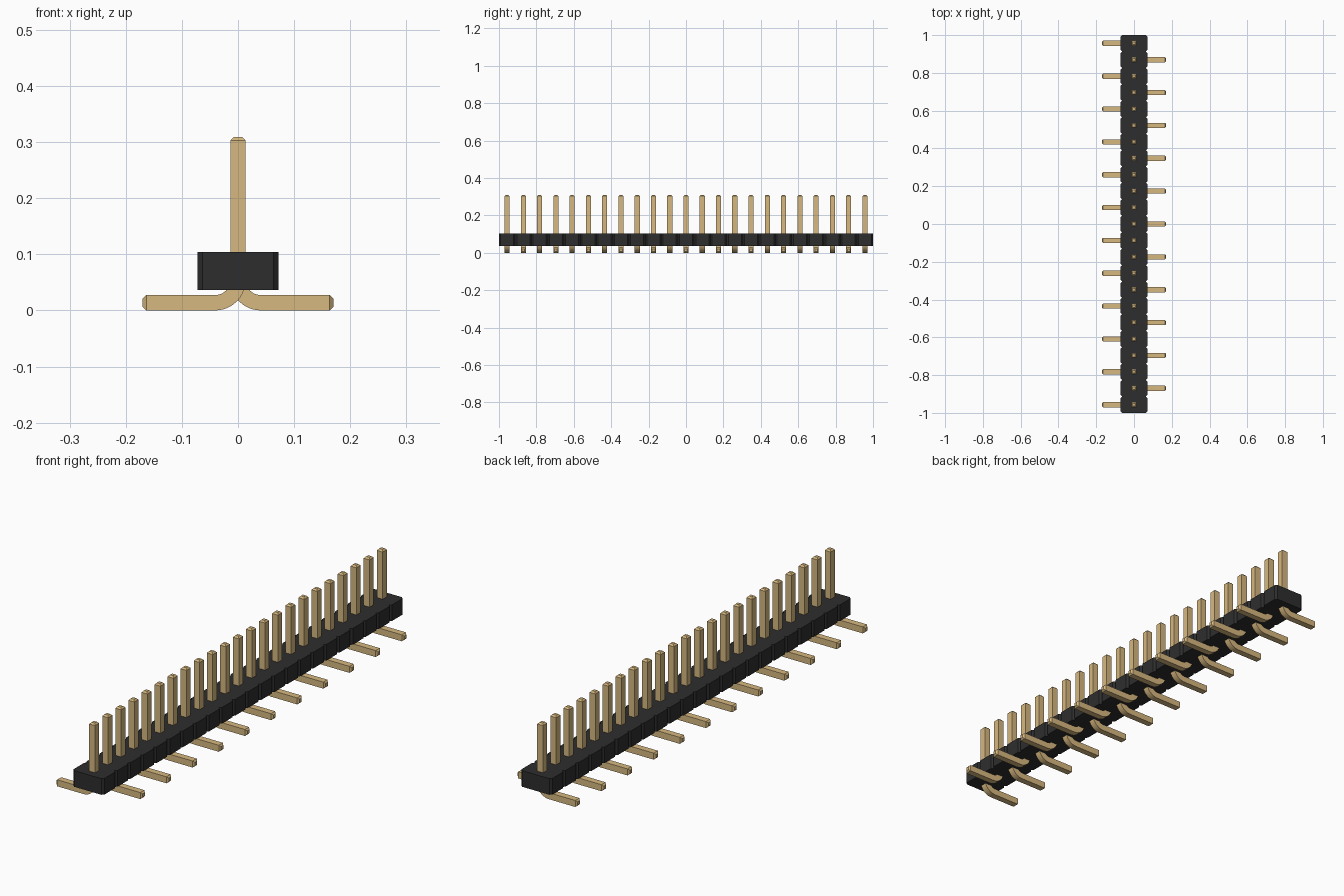
import bpy
import bmesh
from math import sin, cos, pi
from mathutils import Vector

if "Cube" in bpy.data.objects:
    bpy.data.objects.remove(bpy.data.objects["Cube"])

PINS = 23
PITCH = 2 / PINS
HALF = 0.0137            # half thickness of a pin
TIP = 0.0065             # pin end chamfer
BODY_X, BODY_LOW, BODY_TOP = 0.072, 0.036, 0.104
NOTCH = PITCH / 10
PIN_TOP, FOOT_END = 0.309, 0.17
BEND = 0.0405            # bend radius along the pin's centre line
BEND_STEPS = 10


def material(name, color):
    m = bpy.data.materials.new(name)
    m.use_nodes = True
    m.diffuse_color = color
    bsdf = m.node_tree.nodes["Principled BSDF"]
    bsdf.inputs["Base Color"].default_value = color
    bsdf.inputs["Roughness"].default_value = 0.6
    return m


def finish(name, bm, mat):
    bmesh.ops.recalc_face_normals(bm, faces=bm.faces)
    mesh = bpy.data.meshes.new(name)
    bm.to_mesh(mesh)
    bm.free()
    mesh.materials.append(mat)
    obj = bpy.data.objects.new(name, mesh)
    bpy.context.collection.objects.link(obj)
    return obj


def make_housing(mat):
    # One long outline with a V notch between neighbouring cells
    side = []
    for i in range(PINS):
        y = -1 + i * PITCH
        side += [(BODY_X - NOTCH, y), (BODY_X, y + NOTCH), (BODY_X, y + PITCH - NOTCH)]
    side.append((BODY_X - NOTCH, 1))
    outline = side + [(-x, y) for x, y in reversed(side)]
    bm = bmesh.new()
    base = bm.faces.new([bm.verts.new((x, y, BODY_LOW)) for x, y in outline])
    top = bmesh.ops.extrude_face_region(bm, geom=[base])
    verts = [g for g in top["geom"] if isinstance(g, bmesh.types.BMVert)]
    bmesh.ops.translate(bm, verts=verts, vec=(0, 0, BODY_TOP - BODY_LOW))
    return finish("housing", bm, mat)


def make_pin(name, y, side, mat):
    # Centre line stations: position, direction across the pin, half thickness
    across_x, across_z = Vector((1, 0, 0)), Vector((0, 0, 1))
    small = HALF - TIP
    stations = [(Vector((0, 0, PIN_TOP)), across_x, small),
                (Vector((0, 0, PIN_TOP - TIP)), across_x, HALF)]
    centre = Vector((BEND, 0, HALF + BEND))
    for i in range(BEND_STEPS + 1):
        a = pi / 2 * i / BEND_STEPS
        out = Vector((cos(a), 0, sin(a)))
        stations.append((centre - out * BEND, out, HALF))
    stations += [(Vector((FOOT_END - TIP, 0, HALF)), across_z, HALF),
                 (Vector((FOOT_END, 0, HALF)), across_z, small)]

    # Square rings joined along the centre line
    bm = bmesh.new()
    rings = []
    for pos, across, h in stations:
        ring = []
        for u, v in ((-1, -1), (1, -1), (1, 1), (-1, 1)):
            p = pos + across * h * u
            ring.append(bm.verts.new((p.x * side, y + v * h, p.z)))
        rings.append(ring)
    for a, b in zip(rings, rings[1:]):
        for k in range(4):
            n = (k + 1) % 4
            bm.faces.new((a[k], a[n], b[n], b[k]))
    bm.faces.new(rings[0])
    bm.faces.new(rings[-1])
    return finish(name, bm, mat)


black = material("black plastic", (0.027, 0.027, 0.027, 1))
gold = material("gold metal", (0.68, 0.48, 0.215, 1))

make_housing(black)

# Feet alternate sides, the end pins pointing to the right
for i in range(PINS):
    side = -1 if i % 2 == 0 else 1
    pin = make_pin(f"pin_{i + 1}", -1 + (i + 0.5) * PITCH, side, gold)
    bpy.ops.object.select_all(action="DESELECT")
    pin.select_set(True)
    bpy.context.view_layer.objects.active = pin
    bpy.ops.object.shade_smooth_by_angle(angle=pi / 6)
